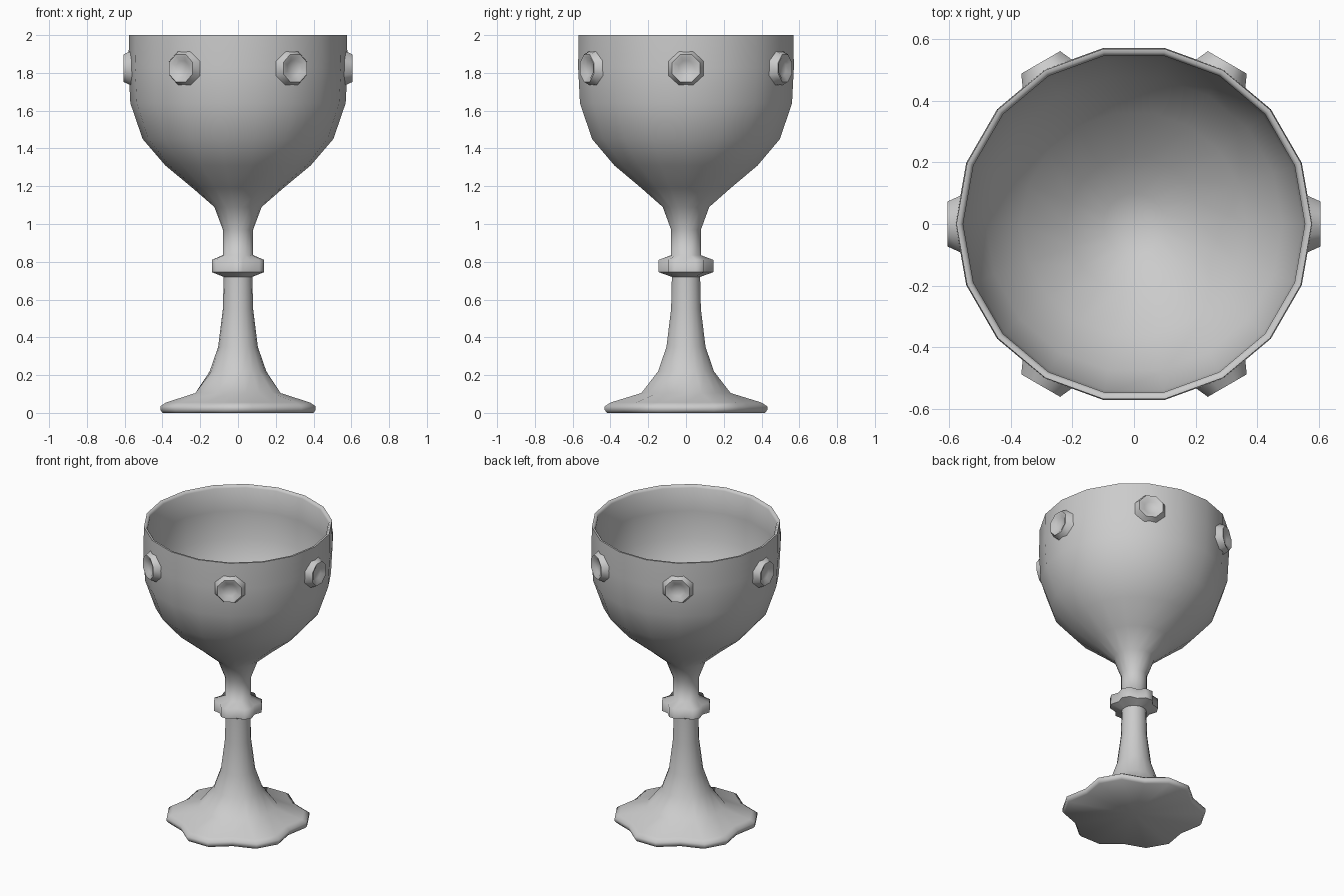
import bpy, math
from mathutils import Matrix

if "Cube" in bpy.data.objects:
    bpy.data.objects.remove(bpy.data.objects["Cube"])

SIDES = 18


def lathe(name, profile, sides=SIDES, phase=0.0, matrix=None):
    """Revolve (radius, height, notch) points; notch shrinks every third column."""
    verts, rings, faces = [], [], []
    for r, z, notch in profile:
        if r == 0:
            rings.append([len(verts)] * sides)
            verts.append((0, 0, z))
            continue
        rings.append(list(range(len(verts), len(verts) + sides)))
        for i in range(sides):
            a = 2 * math.pi * i / sides + phase
            k = r * (notch if i % 3 == 0 else 1)
            verts.append((k * math.cos(a), k * math.sin(a), z))
    for lo, hi in zip(rings, rings[1:]):
        for i in range(sides):
            j = (i + 1) % sides
            quad = [lo[i], lo[j], hi[j], hi[i]]
            faces.append(list(dict.fromkeys(quad)))
    mesh = bpy.data.meshes.new(name)
    mesh.from_pydata(verts, [], faces)
    if matrix:
        mesh.transform(matrix)
    mesh.update()
    obj = bpy.data.objects.new(name, mesh)
    bpy.context.collection.objects.link(obj)
    bpy.ops.object.select_all(action='DESELECT')
    obj.select_set(True)
    bpy.context.view_layer.objects.active = obj
    bpy.ops.object.shade_smooth_by_angle(angle=math.radians(65))
    return obj


# Scalloped foot, stem, lobed knob and bowl, turned as one continuous body
foot = [(0, 0, 1), (0.425, 0, 0.88), (0.437, 0.015, 0.88), (0.437, 0.035, 0.88),
        (0.405, 0.055, 0.88), (0.24, 0.105, 0.93), (0.15, 0.22, 1)]
stem = [(0.105, 0.35, 1), (0.08, 0.55, 1), (0.076, 0.72, 1)]
knob = [(0.147, 0.745, 0.83), (0.147, 0.81, 0.83), (0.08, 0.835, 1)]
neck = [(0.08, 0.97, 1), (0.125, 1.09, 1)]
bowl_outside = [(0.24, 1.19, 1), (0.385, 1.31, 1), (0.505, 1.45, 1),
                (0.57, 1.64, 1), (0.58, 1.83, 1), (0.577, 2.0, 1)]
bowl_inside = [(0.565, 2.0, 1), (0.555, 1.985, 1), (0.556, 1.83, 1),
               (0.547, 1.65, 1), (0.482, 1.47, 1), (0.365, 1.335, 1),
               (0.22, 1.215, 1), (0.1, 1.14, 1), (0, 1.12, 1)]
lathe("goblet_body", foot + stem + knob + neck + bowl_outside + bowl_inside)

# Six dished octagonal studs around the bowl
stud = [(0.103, 0.557, 1), (0.079, 0.606, 1), (0.064, 0.603, 1),
        (0.042, 0.588, 1), (0, 0.583, 1)]
for n in range(6):
    turn = (Matrix.Translation((0, 0, 1.825))
            @ Matrix.Rotation(n * math.pi / 3, 4, 'Z')
            @ Matrix.Rotation(math.pi / 2, 4, 'Y'))
    lathe(f"bowl_stud_{n + 1}", stud, sides=8, phase=math.pi / 8, matrix=turn)
